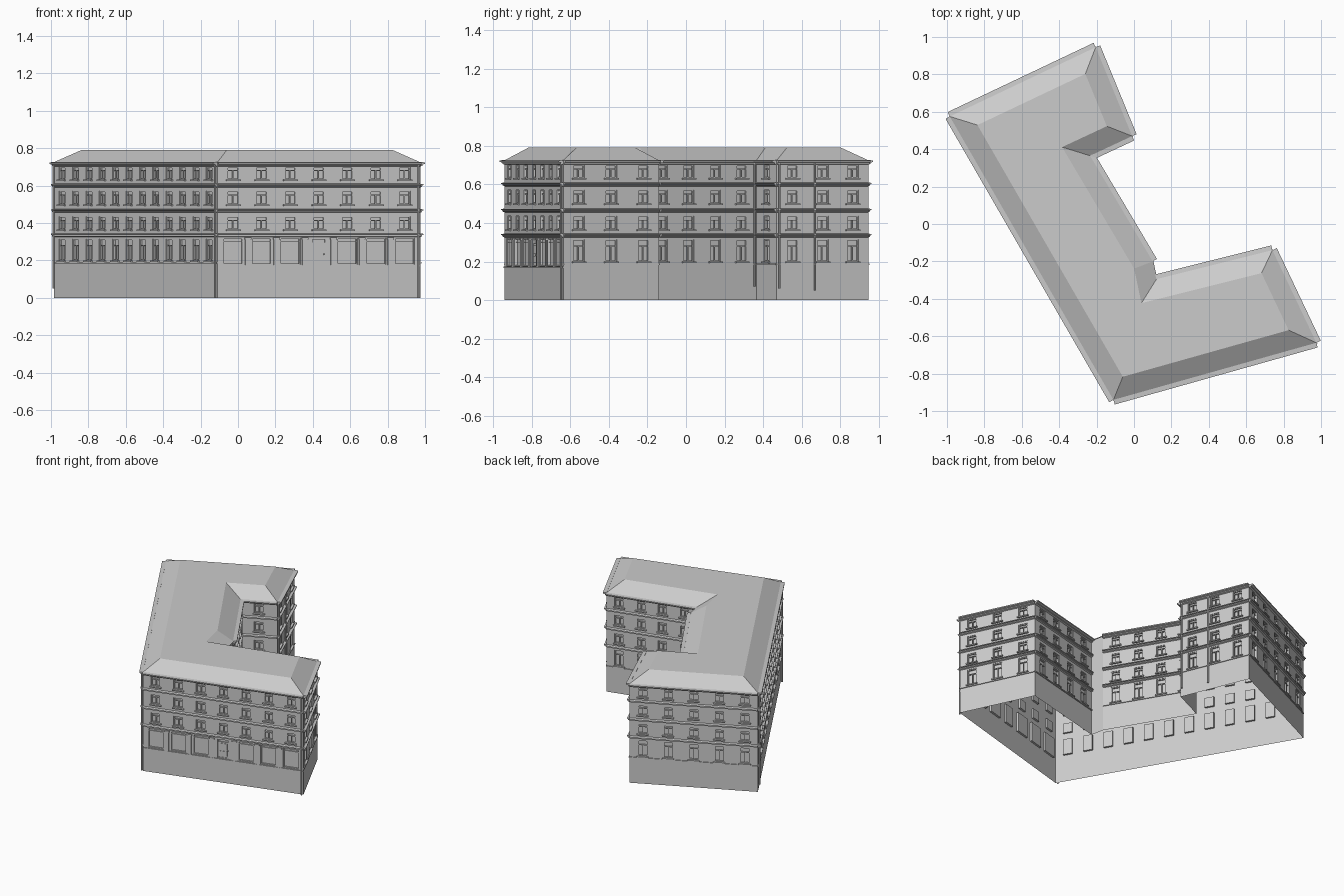
import bpy, bmesh, math
from mathutils import Vector

if "Cube" in bpy.data.objects:
    bpy.data.objects.remove(bpy.data.objects["Cube"])

# Footprint, counter-clockwise from the west corner: (x, y, windows on the wall that starts here)
PLAN = [(-0.985, 0.575, 12), (-0.11, -0.94, 7), (0.975, -0.635, 3), (0.74, -0.14, 4),
        (0.12, -0.295, 0), (0.10, -0.20, 4), (-0.235, 0.365, 1), (-0.01, 0.47, 3),
        (-0.205, 0.945, 5)]
PTS = [Vector((x, y, 0)) for x, y, _ in PLAN]
N = len(PTS)
EAVE, RIDGE = 0.72, 0.79
UPPER = [(0.365, 0.435), (0.50, 0.57), (0.632, 0.70)]
GROUND = (0.20, 0.315)
meshes = {}


def mesh(name):
    if name not in meshes:
        meshes[name] = bmesh.new()
    return meshes[name]


def face(name, pts):
    bm = mesh(name)
    return bm.faces.new([bm.verts.new(p) for p in pts])


class Wall:
    """Local frame of one wall: u along it, d outward, z up."""
    def __init__(self, i):
        self.a = PTS[i]
        v = PTS[(i + 1) % N] - self.a
        self.len = v.length
        self.u = v.normalized()
        self.n = Vector((self.u.y, -self.u.x, 0))
        self.count = PLAN[i][2]
        self.shop = i == 1

    def p(self, u, d, z):
        return self.a + self.u * u + self.n * d + Vector((0, 0, z))

    def extrude(self, name, profile, u0, u1):
        # sweep a closed (d, z) profile along the wall
        bm = mesh(name)
        rings = [[bm.verts.new(self.p(u, d, z)) for d, z in profile] for u in (u0, u1)]
        k = len(profile)
        fs = [bm.faces.new(rings[0]), bm.faces.new(rings[1][::-1])]
        for j in range(k):
            m = (j + 1) % k
            fs.append(bm.faces.new((rings[0][m], rings[0][j], rings[1][j], rings[1][m])))
        bmesh.ops.recalc_face_normals(bm, faces=fs)

    def box(self, name, u0, u1, d0, d1, z0, z1):
        self.extrude(name, [(d0, z0), (d1, z0), (d1, z1), (d0, z1)], u0, u1)

    def pipe(self, u, z0):
        bm = mesh("drainpipes")
        ring = [(u + 0.006 * math.cos(t * math.pi / 4), 0.009 + 0.006 * math.sin(t * math.pi / 4))
                for t in range(8)]
        lo = [bm.verts.new(self.p(a, d, z0)) for a, d in ring]
        hi = [bm.verts.new(self.p(a, d, EAVE - 0.01)) for a, d in ring]
        fs = [bm.faces.new(lo), bm.faces.new(hi)]
        fs += [bm.faces.new((lo[j], lo[(j + 1) % 8], hi[(j + 1) % 8], hi[j])) for j in range(8)]
        bmesh.ops.recalc_face_normals(bm, faces=fs)


def opening(w, u0, u1, z0, z1, kind):
    depth, t = -0.014, 0.005
    P = w.p
    # reveals and glass
    c = [(u0, z0), (u1, z0), (u1, z1), (u0, z1)]
    for j in range(4):
        (a, b), (e, f) = c[j], c[(j + 1) % 4]
        face("window_reveals", [P(a, 0, b), P(e, 0, f), P(e, depth, f), P(a, depth, b)])
    face("window_glass", [P(u, depth, z) for u, z in c])
    # outer frame
    for a, b, e, f in ((u0, u0 + t, z0, z1), (u1 - t, u1, z0, z1),
                       (u0 + t, u1 - t, z0, z0 + t), (u0 + t, u1 - t, z1 - t, z1)):
        w.box("window_frames", a, b, depth, -0.004, e, f)
    mid, tr = (u0 + u1) / 2, z0 + (z1 - z0) * 0.7
    if kind == "door":
        w.box("door_leaf", u0 + t, u1 - t, depth, -0.008, z0 + t, tr + 0.02)
        for a, b in ((z0 + 0.015, z0 + 0.05), (z0 + 0.06, tr + 0.01)):
            w.box("door_panels", u0 + 0.015, u1 - 0.015, -0.008, -0.005, a, b)
        w.box("door_handle", u1 - 0.012, u1 - 0.008, -0.008, 0.003, z0 + 0.052, z0 + 0.058)
    elif kind == "shop":
        w.box("window_frames", u0 + t, u1 - t, depth, -0.006, z1 - 0.022, z1 - 0.018)
    else:
        w.box("window_frames", u0 + t, u1 - t, depth, -0.005, tr - 0.0025, tr + 0.0025)
        w.box("window_frames", mid - 0.003, mid + 0.003, depth, -0.005, z0 + t, tr)
        w.box("window_sills", u0 - 0.008, u1 + 0.008, 0, 0.012, z0 - 0.008, z0)


walls = [Wall(i) for i in range(N)]
for w in walls:
    # window layout
    n, m = w.count, 0.088
    centres = [w.len / 2] if n == 1 else [m + (w.len - 2 * m) * i / (n - 1) for i in range(n)]
    holes = []
    for i, c in enumerate(centres):
        holes += [(c - 0.032, c + 0.032, z0, z1, "window") for z0, z1 in UPPER]
        if not w.shop:
            holes.append((c - 0.032, c + 0.032, *GROUND, "window"))
        elif i == 3:
            holes.append((c - 0.04, c + 0.04, 0.178, 0.316, "door"))
        else:
            holes.append((c - 0.055, c + 0.055, 0.178, 0.32, "shop"))
    # wall skin as a grid with the openings left out
    us = sorted({0, w.len, *(h[0] for h in holes), *(h[1] for h in holes)})
    zs = sorted({0, EAVE, *(h[2] for h in holes), *(h[3] for h in holes)})
    for a, b in zip(us, us[1:]):
        for e, f in zip(zs, zs[1:]):
            cu, cz = (a + b) / 2, (e + f) / 2
            if not any(h[0] < cu < h[1] and h[2] < cz < h[3] for h in holes):
                face("walls", [w.p(a, 0, e), w.p(b, 0, e), w.p(b, 0, f), w.p(a, 0, f)])
    for h in holes:
        opening(w, *h)
    if n == 0:
        continue
    # plinth ledge, string courses and eaves cornice
    z = 0.17 if w.shop else 0.187
    w.box("plinth_ledge", 0, w.len, 0, 0.006, z - 0.004, z + 0.004)
    for z in (0.335, 0.465, 0.60):
        w.extrude("string_courses", [(0, z - 0.010), (0.010, z - 0.006), (0.010, z),
                                     (0.018, z + 0.002), (0.018, z + 0.007), (0, z + 0.010)], 0, w.len)
    w.extrude("eaves_cornice", [(0, EAVE - 0.018), (0.012, EAVE - 0.014), (0.012, EAVE - 0.008),
                                (0.026, EAVE - 0.004), (0.026, EAVE + 0.004), (0, EAVE + 0.006)], 0, w.len)
    # pilasters between the shop windows
    if w.shop:
        for a, b in zip(centres, centres[1:]):
            c = (a + b) / 2
            w.box("shop_pilasters", c - 0.014, c + 0.014, 0, 0.005, 0.174, 0.312)
            w.box("shop_pilasters", c - 0.018, c + 0.018, 0, 0.010, 0.312, 0.322)

# drainpipes near the corners
for i, u, z0 in ((0, 0.012, 0.05), (0, walls[0].len - 0.012, 0.0), (1, walls[1].len - 0.012, 0.0),
                 (5, walls[5].len - 0.015, 0.07), (7, 0.012, 0.06), (7, 0.21, 0.05)):
    walls[i].pipe(u, z0)


# hipped roof: sloping skirt around a flat top
def inset(i, d):
    n0, n1 = walls[i - 1].n, walls[i].n
    return PTS[i] - (n0 + n1) * (d / (1 + n0.dot(n1)))


eave = [inset(i, -0.004) + Vector((0, 0, EAVE + 0.002)) for i in range(N)]
top = [inset(i, 0.105) + Vector((0, 0, RIDGE)) for i in range(N)]
for i in range(N):
    j = (i + 1) % N
    face("roof", [eave[i], eave[j], top[j], top[i]])
face("roof", top)

for name, bm in meshes.items():
    bmesh.ops.remove_doubles(bm, verts=bm.verts, dist=1e-5)
    me = bpy.data.meshes.new(name)
    bm.to_mesh(me)
    bm.free()
    bpy.context.collection.objects.link(bpy.data.objects.new(name, me))
